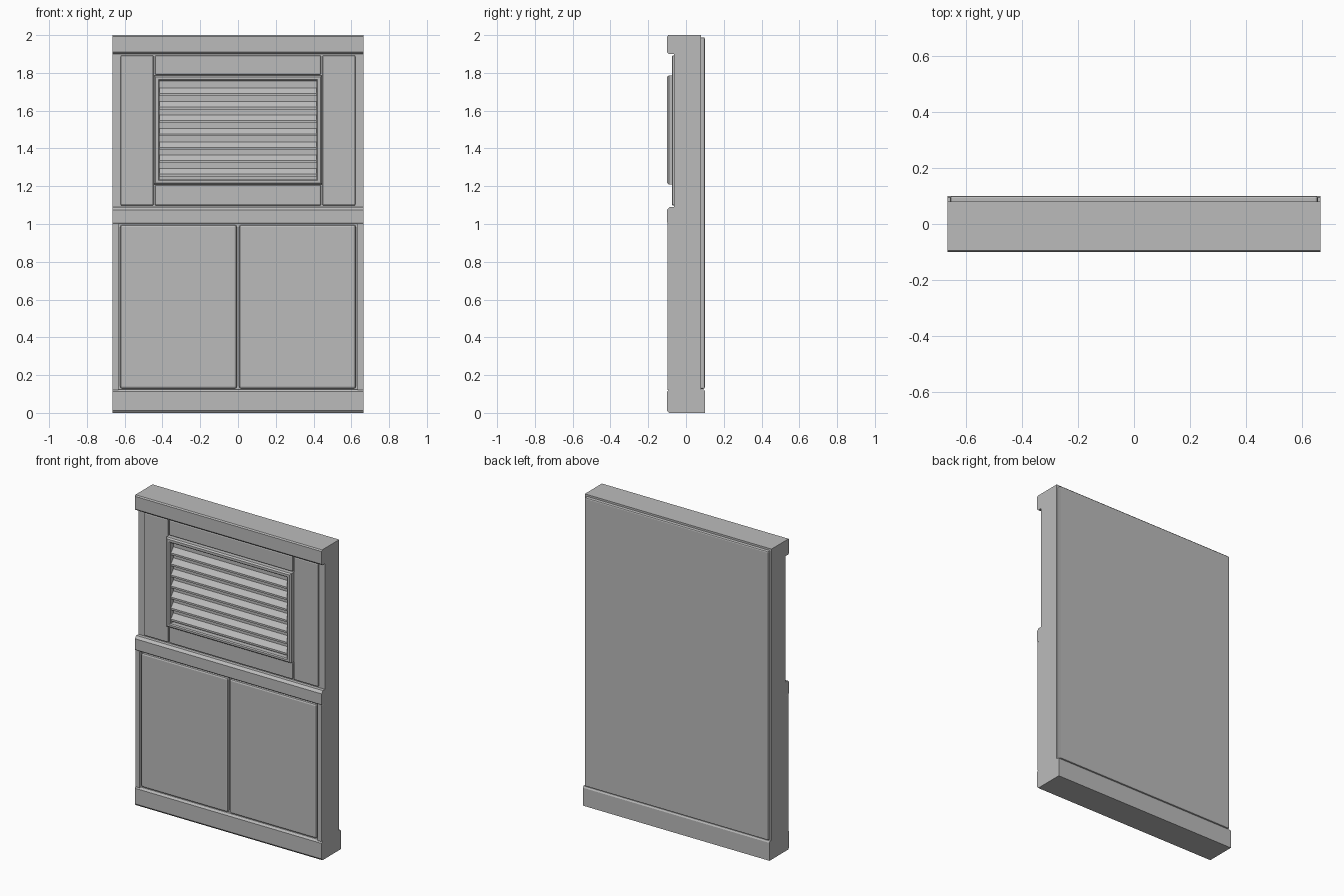
import bpy
import bmesh

if "Cube" in bpy.data.objects:
    bpy.data.objects.remove(bpy.data.objects["Cube"], do_unlink=True)

grey = bpy.data.materials.new("plain grey")
grey.use_nodes = True
grey.diffuse_color = (0.5, 0.5, 0.5, 1)
grey.node_tree.nodes["Principled BSDF"].inputs["Base Color"].default_value = (0.5, 0.5, 0.5, 1)

HALF = 0.665      # half the overall width
BODY = -0.063     # front plane of the recessed body
BACK = 0.08       # back plane of the body


def finish(name, bm, bevel=0):
    bmesh.ops.recalc_face_normals(bm, faces=bm.faces)
    mesh = bpy.data.meshes.new(name)
    bm.to_mesh(mesh)
    bm.free()
    mesh.materials.append(grey)
    obj = bpy.data.objects.new(name, mesh)
    bpy.context.collection.objects.link(obj)
    if bevel:
        mod = obj.modifiers.new("rounded edges", "BEVEL")
        mod.width = bevel
        mod.segments = 2
        mod.limit_method = "ANGLE"
    return obj


def extrude_x(name, profile, x0, x1):
    """Sweep a (y, z) profile along x."""
    bm = bmesh.new()
    face = bm.faces.new([bm.verts.new((x0, y, z)) for y, z in profile])
    ext = bmesh.ops.extrude_face_region(bm, geom=[face])["geom"]
    moved = [v for v in ext if isinstance(v, bmesh.types.BMVert)]
    bmesh.ops.translate(bm, verts=moved, vec=(x1 - x0, 0, 0))
    return finish(name, bm)


def box(name, x0, x1, y0, y1, z0, z1, bevel=0):
    bm = bmesh.new()
    bmesh.ops.create_cube(bm, size=1)
    for v in bm.verts:
        v.co.x = x1 if v.co.x > 0 else x0
        v.co.y = y1 if v.co.y > 0 else y0
        v.co.z = z1 if v.co.z > 0 else z0
    return finish(name, bm, bevel)


# Body with plinth, middle rail and top rail in one side profile
extrude_x("body_with_rails", [
    (0.1, 0), (-0.09, 0), (-0.1, 0.012), (-0.1, 0.112), (-0.09, 0.125),
    (-0.075, 0.125), (-0.075, 1.0), (-0.095, 1.0), (-0.1, 1.008),
    (-0.1, 1.075), (-0.085, 1.09), (BODY, 1.09),
    (BODY, 1.9), (-0.09, 1.9), (-0.1, 1.91), (-0.1, 1.992), (-0.094, 2.0),
    (BACK, 2.0), (BACK, 0.125), (0.094, 0.125), (0.1, 0.115),
], -HALF, HALF)

# Back panel
box("back_panel", -0.655, 0.655, BACK - 0.01, 0.1, 0.127, 1.988, 0.008)

# Paired parts on both sides
for side, s in (("right", -1), ("left", 1)):
    box(side + "_stile", *sorted((s * 0.632, s * HALF)), -0.098, -0.07, 0.12, 1.003, 0.004)
    box(side + "_lower_panel", *sorted((s * 0.006, s * 0.624)), -0.097, -0.07, 0.128, 0.995, 0.012)
    box(side + "_upper_panel", *sorted((s * 0.447, s * 0.622)), -0.075, BODY + 0.02, 1.097, 1.893, 0.008)

# Panels above and below the vent
box("vent_top_panel", -0.44, 0.44, -0.075, BODY + 0.02, 1.79, 1.893, 0.008)
box("vent_bottom_panel", -0.44, 0.44, -0.075, BODY + 0.02, 1.097, 1.207, 0.008)

# Vent frame: bevelled outline with a rectangular opening
X, Z0, Z1 = 0.445, 1.21, 1.787
IX, IZ0, IZ1 = 0.416, 1.236, 1.758
bm = bmesh.new()
rings = []
for x, z0, z1, y in ((X, Z0, Z1, BODY), (X, Z0, Z1, -0.091), (X - 0.008, Z0 + 0.008, Z1 - 0.008, -0.1),
                     (IX + 0.006, IZ0 - 0.006, IZ1 + 0.006, -0.1), (IX, IZ0, IZ1, -0.094), (IX, IZ0, IZ1, BODY)):
    rings.append([bm.verts.new(p) for p in ((-x, y, z0), (x, y, z0), (x, y, z1), (-x, y, z1))])
for a, b in zip(rings, rings[1:] + rings[:1]):
    for i in range(4):
        j = (i + 1) % 4
        bm.faces.new((a[i], a[j], b[j], b[i]))
finish("vent_frame", bm)

# Sloping vent slats
for i in range(7):
    z = 1.69 - i * 0.071
    extrude_x("vent_slat_%d" % (i + 1), [
        (BODY + 0.005, z + 0.035), (-0.089, z), (-0.089, z - 0.012), (BODY + 0.005, z + 0.015),
    ], -IX, IX)
